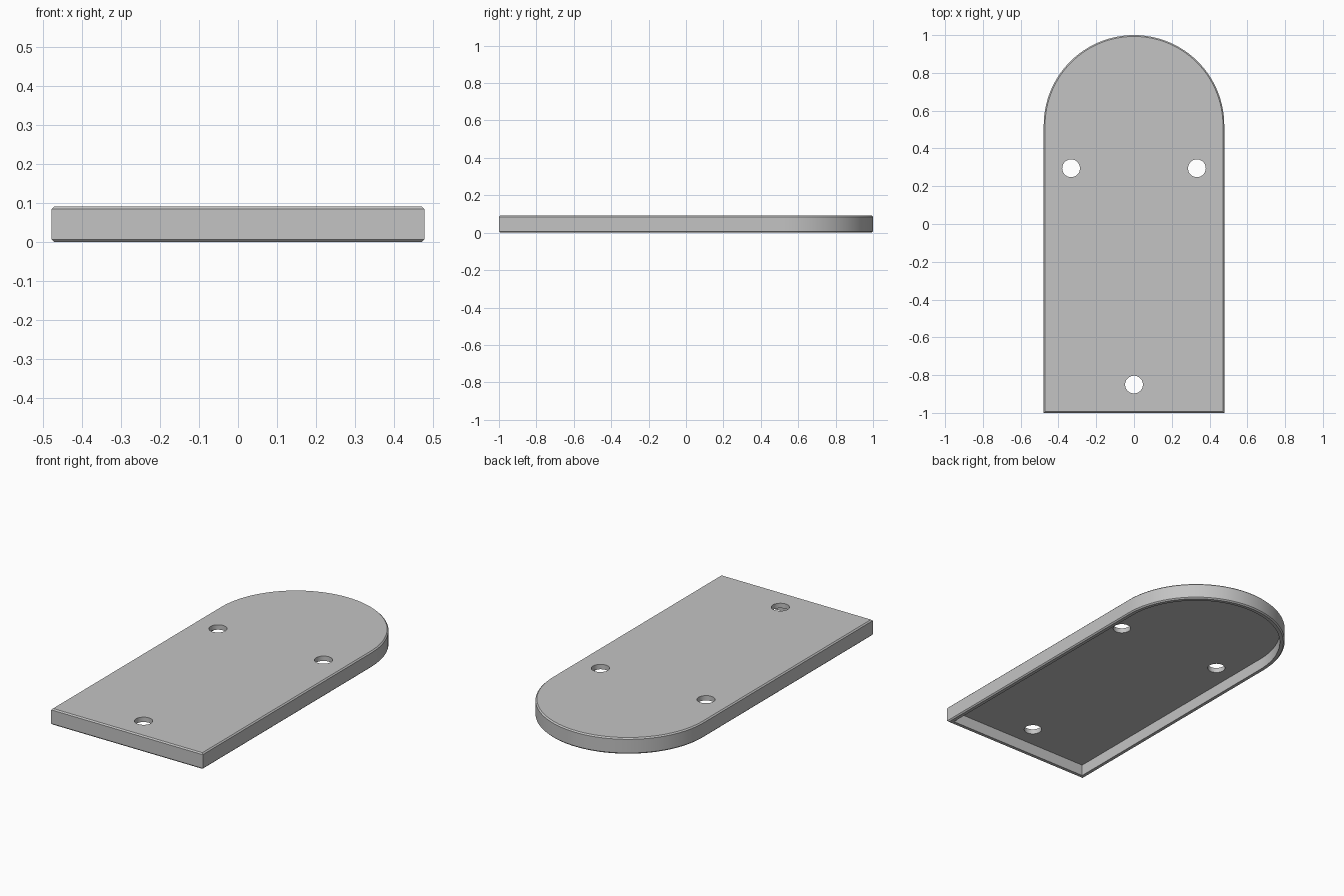
import bpy, bmesh
from math import pi, cos, sin, radians

old = bpy.data.objects.get("Cube")
if old:
    bpy.data.objects.remove(old, do_unlink=True)

HALF_W, HEIGHT = 0.478, 0.092
WALL, PLATE, CHAMFER = 0.026, 0.028, 0.007
ARC_Y = 1 - HALF_W
ARC_STEPS = 64

grey = bpy.data.materials.new("plain grey")
grey.use_nodes = True
colour = (0.55, 0.55, 0.55, 1)
grey.diffuse_color = colour
grey.node_tree.nodes["Principled BSDF"].inputs["Base Color"].default_value = colour


def arch_outline(inset):
    """Square front, half-round back, moved inwards by inset."""
    r = HALF_W - inset
    arc = [(r * cos(pi * i / ARC_STEPS), ARC_Y + r * sin(pi * i / ARC_STEPS))
           for i in range(ARC_STEPS + 1)]
    return [(r, inset - 1)] + arc + [(-r, inset - 1)]


def finish(name, bm):
    bmesh.ops.recalc_face_normals(bm, faces=bm.faces[:])
    mesh = bpy.data.meshes.new(name)
    bm.to_mesh(mesh)
    bm.free()
    mesh.materials.append(grey)
    obj = bpy.data.objects.new(name, mesh)
    bpy.context.collection.objects.link(obj)
    return obj


# Hollow cover: rings from the inner ceiling, round the rim, up to the top
rings = [(WALL, HEIGHT - PLATE), (WALL, 0), (CHAMFER, 0), (0, CHAMFER),
         (0, HEIGHT - CHAMFER), (CHAMFER, HEIGHT)]
bm = bmesh.new()
loops = [[bm.verts.new((x, y, z)) for x, y in arch_outline(inset)]
         for inset, z in rings]
for a, b in zip(loops, loops[1:]):
    n = len(a)
    for i in range(n):
        j = (i + 1) % n
        bm.faces.new((a[i], a[j], b[j], b[i]))
bm.faces.new(loops[0])
bm.faces.new(loops[-1])
cover = finish("cover_plate", bm)

# Three screw holes
bm = bmesh.new()
for x, y in [(-0.333, 0.295), (0.333, 0.295), (0, -0.85)]:
    made = bmesh.ops.create_cone(bm, cap_ends=True, segments=48,
                                 radius1=0.047, radius2=0.047, depth=0.3)
    bmesh.ops.translate(bm, verts=made["verts"], vec=(x, y, HEIGHT))
cutter = finish("screw_hole_cutter", bm)
cutter.hide_render = True
cutter.hide_viewport = True

holes = cover.modifiers.new("screw_holes", "BOOLEAN")
holes.operation = "DIFFERENCE"
holes.solver = "EXACT"
holes.object = cutter

# Apply the holes, then smooth the round walls and keep the edges sharp
bpy.ops.object.select_all(action="DESELECT")
cover.select_set(True)
bpy.context.view_layer.objects.active = cover
bpy.ops.object.modifier_apply(modifier=holes.name)
bpy.data.objects.remove(cutter, do_unlink=True)
bpy.ops.object.shade_smooth_by_angle(angle=radians(30))
